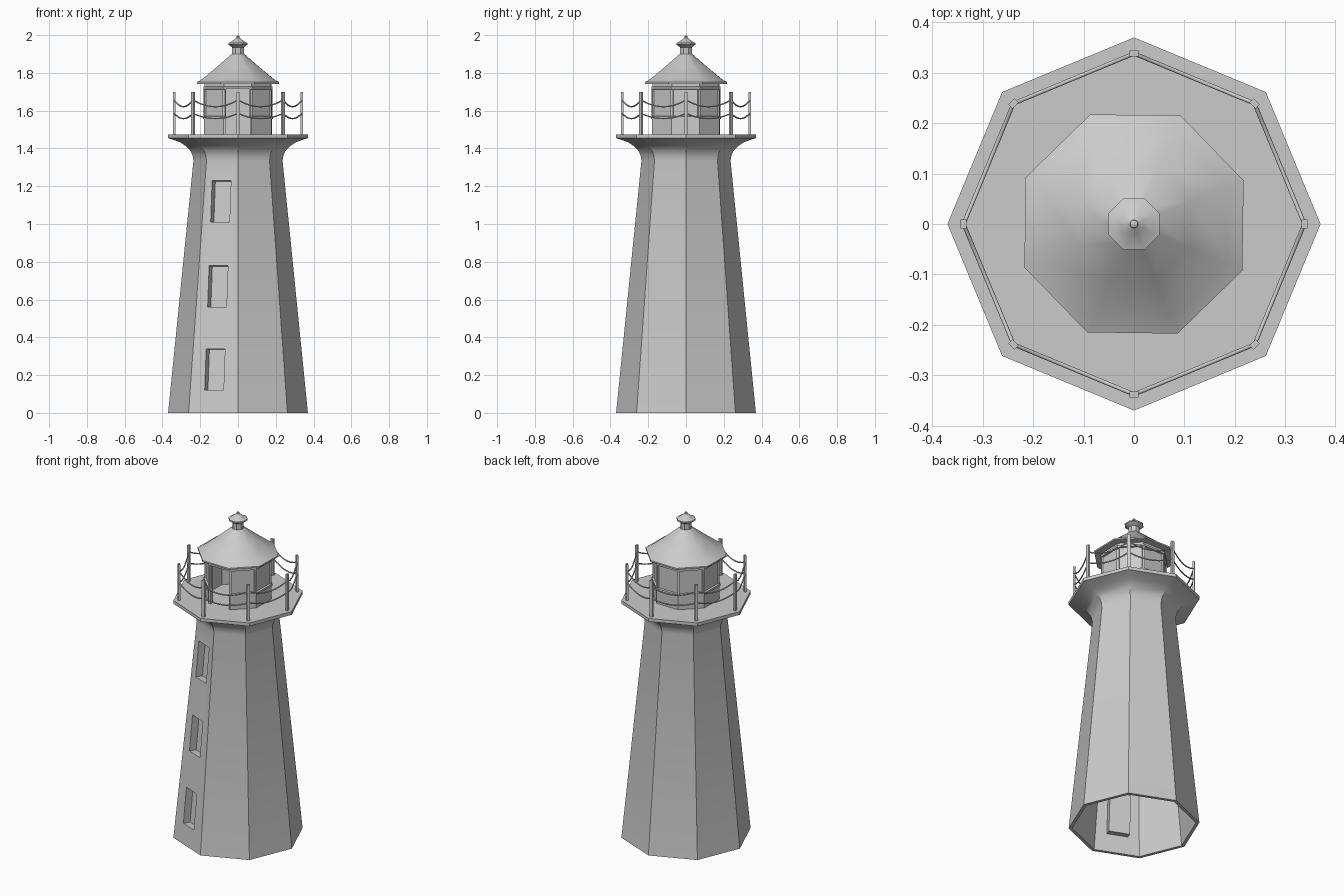
import bpy, bmesh
from math import cos, sin, pi, atan, radians
from mathutils import Matrix, Vector

if "Cube" in bpy.data.objects:
    bpy.data.objects.remove(bpy.data.objects["Cube"])


def add_object(name, bm):
    bmesh.ops.recalc_face_normals(bm, faces=bm.faces)
    me = bpy.data.meshes.new(name)
    bm.to_mesh(me)
    bm.free()
    ob = bpy.data.objects.new(name, me)
    bpy.context.collection.objects.link(ob)
    return ob


def lathe(name, profile, turn=0.0, sides=8):
    """Closed (r, z) profile spun with a few flat sides; r = 0 makes a pole."""
    bm = bmesh.new()
    rings = []
    for r, z in profile:
        if r == 0:
            rings.append([bm.verts.new((0, 0, z))] * sides)
        else:
            rings.append([bm.verts.new((r * cos(turn + 2 * pi * i / sides),
                                        r * sin(turn + 2 * pi * i / sides), z))
                          for i in range(sides)])
    for a, b in zip(rings, rings[1:] + rings[:1]):
        for i in range(sides):
            j = (i + 1) % sides
            vs = list(dict.fromkeys((a[i], a[j], b[j], b[i])))
            if len(vs) > 2:
                bm.faces.new(vs)
    return add_object(name, bm)


def boxes(name, items):
    """items: (frame matrix, local centre, size)"""
    bm = bmesh.new()
    for frame, centre, size in items:
        bmesh.ops.create_cube(bm, size=1, matrix=frame @ Matrix.Translation(centre)
                              @ Matrix.Diagonal((*size, 1)))
    return add_object(name, bm)


def activate(ob):
    bpy.ops.object.select_all(action='DESELECT')
    ob.select_set(True)
    bpy.context.view_layer.objects.active = ob


def boolean(ob, tool, op):
    m = ob.modifiers.new(op, 'BOOLEAN')
    m.operation, m.object, m.solver = op, tool, 'EXACT'
    activate(ob)
    bpy.ops.object.modifier_apply(modifier=m.name)
    bpy.data.objects.remove(tool)


def smooth(ob, angle=30):
    activate(ob)
    bpy.ops.object.shade_smooth_by_angle(angle=radians(angle))


# hollow tower with flared top and gallery deck
tower = lathe("tower", [(0.37, 0), (0.236, 1.335), (0.241, 1.365), (0.254, 1.39),
                        (0.275, 1.412), (0.307, 1.433), (0.37, 1.455),
                        (0.37, 1.475), (0, 1.475), (0, 1.44), (0.215, 1.335), (0.35, 0)])

# three recessed windows on the front-left face, backed inside the wall
slope = (0.37 - 0.236) / 1.335
lean = atan(slope * cos(pi / 8))
frames = []
for z in (0.23, 0.67, 1.12):
    d = (0.37 - slope * z) * cos(pi / 8)
    a = radians(247.5)
    frames.append(Matrix.Translation((d * cos(a), d * sin(a), z))
                  @ Matrix.Rotation(a, 4, 'Z') @ Matrix.Rotation(-lean, 4, 'Y'))
boolean(tower, boxes("window_backing", [(f, (-0.033, 0, 0), (0.05, 0.124, 0.24))
                                        for f in frames]), 'UNION')
boolean(tower, boxes("window_cutter", [(f, (0, 0, 0), (0.09, 0.108, 0.22))
                                       for f in frames]), 'DIFFERENCE')
smooth(tower)

# lantern room: base, sill, recessed panes, top band; doorway in front
turn = radians(22.5 - 0.8)
lantern = lathe("lantern_room", [(0.194, 1.474), (0.194, 1.555), (0.199, 1.557),
                                 (0.199, 1.57), (0.187, 1.572), (0.187, 1.712),
                                 (0.198, 1.714), (0.198, 1.726), (0.19, 1.728),
                                 (0.19, 1.745), (0.172, 1.745), (0.172, 1.474)], turn)
boolean(lantern, boxes("door_cutter", [(Matrix(), (0, -0.18, 1.585), (0.126, 0.12, 0.26))]),
        'DIFFERENCE')

# corner mullions of the lantern
boxes("lantern_mullions", [(Matrix.Rotation(turn + k * pi / 4, 4, 'Z'), (0.186, 0, 1.642),
                            (0.014, 0.014, 0.145)) for k in range(8)])

# roof, vent neck and finial
roof = lathe("roof", [(0, 1.737), (0.234, 1.742), (0.234, 1.751), (0.205, 1.766),
                      (0.12, 1.832), (0.036, 1.9), (0, 1.9)], turn)
smooth(roof, 32)
lathe("vent_neck", [(0, 1.89), (0.033, 1.89), (0.033, 1.935), (0, 1.935)], pi / 8)
cap = lathe("vent_cap", [(0, 1.93), (0.033, 1.935), (0.055, 1.95), (0.055, 1.958),
                         (0.044, 1.962), (0.02, 1.978), (0.009, 1.986), (0.008, 1.995),
                         (0, 2.0)], pi / 8)
smooth(cap)

# railing posts at the deck corners
boxes("railing_posts", [(Matrix.Rotation(k * pi / 4, 4, 'Z'), (0.338, 0, 1.587),
                         (0.012, 0.018, 0.226)) for k in range(8)])

# two sagging chains between each pair of posts
cu = bpy.data.curves.new("railing_chains", 'CURVE')
cu.dimensions = '3D'
cu.bevel_depth = 0.004
cu.bevel_resolution = 1
for k in range(8):
    p, q = (Vector((0.338 * cos(a), 0.338 * sin(a), 0))
            for a in (k * pi / 4, (k + 1) * pi / 4))
    for top, sag in ((1.657, 0.036), (1.586, 0.028)):
        s = cu.splines.new('POLY')
        s.points.add(10)
        for i, pt in enumerate(s.points):
            t = i / 10
            v = p.lerp(q, t)
            pt.co = (v.x, v.y, top - sag * 4 * t * (1 - t), 1)
bpy.context.collection.objects.link(bpy.data.objects.new("railing_chains", cu))
